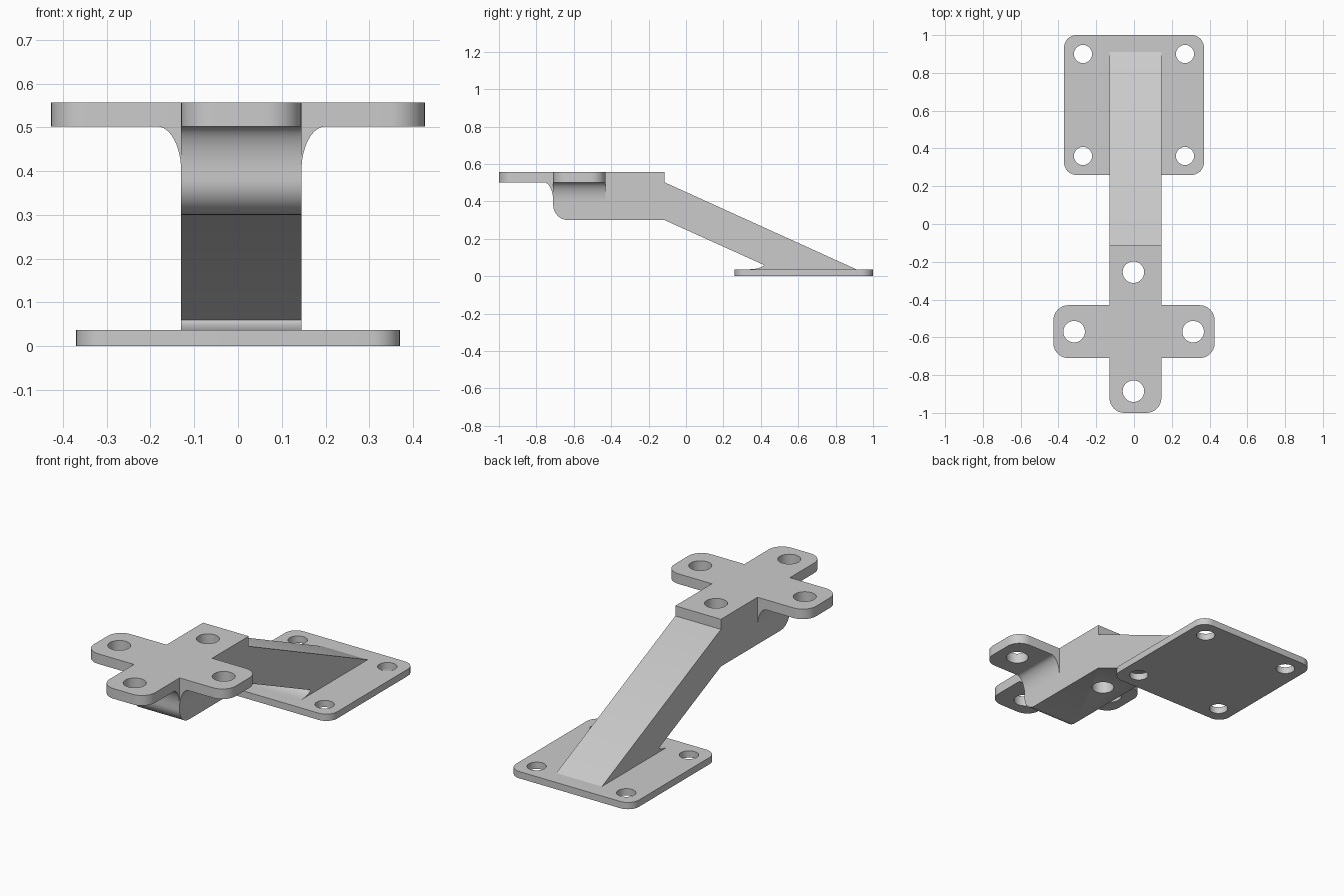
import bpy
import bmesh
from math import cos, sin, pi, radians
from mathutils import Matrix, Vector

if "Cube" in bpy.data.objects:
    bpy.data.objects.remove(bpy.data.objects["Cube"])

metal = bpy.data.materials.new("grey metal")
metal.use_nodes = True
metal.diffuse_color = (0.6, 0.6, 0.6, 1)
metal.node_tree.nodes["Principled BSDF"].inputs["Base Color"].default_value = (0.6, 0.6, 0.6, 1)


def add_object(name, bm):
    bmesh.ops.recalc_face_normals(bm, faces=bm.faces[:])
    mesh = bpy.data.meshes.new(name)
    bm.to_mesh(mesh)
    bm.free()
    mesh.materials.append(metal)
    obj = bpy.data.objects.new(name, mesh)
    bpy.context.collection.objects.link(obj)
    return obj


def prism(name, outline, to_3d, low, high, radius=0, is_round=None):
    """Extrude an outline from low to high, rounding the chosen corners."""
    bm = bmesh.new()
    face = bm.faces.new([bm.verts.new(to_3d(a, b, low)) for a, b in outline])
    shift = Vector(to_3d(0, 0, high - low))
    new = bmesh.ops.extrude_face_region(bm, geom=[face], use_keep_orig=True)["geom"]
    bmesh.ops.translate(bm, vec=shift, verts=[v for v in new if isinstance(v, bmesh.types.BMVert)])
    if radius:
        edges = [e for e in bm.edges
                 if abs(e.verts[0].co.z - e.verts[1].co.z) > 0.01 and is_round(e.verts[0].co)]
        bmesh.ops.bevel(bm, geom=edges, offset=radius, segments=10, profile=0.5, affect='EDGES')
    return add_object(name, bm)


def arc(cu, cv, ru, rv, start, end, steps=12):
    angles = [radians(start + (end - start) * i / steps) for i in range(steps + 1)]
    return [(cu + ru * cos(t), cv + rv * sin(t)) for t in angles]


def drill(parts, centres, radius, low, high):
    """Cut round vertical holes through the parts."""
    bm = bmesh.new()
    for x, y in centres:
        bmesh.ops.create_cone(bm, cap_ends=True, segments=40, radius1=radius, radius2=radius,
                              depth=high - low, matrix=Matrix.Translation((x, y, (low + high) / 2)))
    cutter = add_object("hole_cutter", bm)
    cutter.hide_render = True
    for part in parts:
        mod = part.modifiers.new("holes", 'BOOLEAN')
        mod.operation = 'DIFFERENCE'
        mod.solver = 'EXACT'
        mod.object = cutter
        bpy.context.view_layer.objects.active = part
        bpy.ops.object.modifier_apply(modifier=mod.name)
    bpy.data.objects.remove(cutter)


def flat(a, b, h):
    return (a, b, h)


def along_x(a, b, h):
    return (h, a, b)


def along_y(a, b, h):
    return (a, h, b)


LEFT, RIGHT = 0.145, -0.13          # sides of the beam
FRONT, BACK = -0.71, -0.43          # edges of the side lugs
WING, TIP, REAR = 0.427, -1.0, -0.115
UNDER, TOP, FOOT = 0.502, 0.557, 0.037

# Base plate
base_plate = prism("base_plate", [(-0.37, 0.26), (0.37, 0.26), (0.37, 1), (-0.37, 1)],
                   flat, 0, FOOT, 0.065, lambda co: True)
drill([base_plate], [(x, y) for x in (-0.27, 0.27) for y in (0.36, 0.90)], 0.048, -0.1, 0.1)

# Cross-shaped mounting plate, rounded on its three free ends
cross = [(RIGHT, TIP), (LEFT, TIP), (LEFT, FRONT), (WING, FRONT), (WING, BACK), (LEFT, BACK),
         (LEFT, REAR), (RIGHT, REAR), (RIGHT, BACK), (-WING, BACK), (-WING, FRONT), (RIGHT, FRONT)]
mount_plate = prism("mount_plate", cross, flat, UNDER, TOP, 0.08,
                    lambda co: abs(co.x) > 0.4 or co.y < -0.9)

# Block and sloping beam, one side profile
profile = [(REAR, UNDER), (0.91, FOOT)]
profile += arc(0.34, 0.067, 0.08, 0.03, -90, -15, 8)
profile += [(0.41, 0.063), (REAR, 0.30)]
profile += arc(-0.63, 0.38, 0.08, 0.08, 270, 180)
profile += arc(-0.76, 0.40, 0.05, UNDER - 0.40, 0, 90)
beam = prism("sloping_beam", profile, along_x, RIGHT, LEFT)

drill([mount_plate, beam],
      [(-0.003, -0.255), (-0.003, -0.885), (-0.317, -0.57), (0.313, -0.57)], 0.057, 0.2, 0.7)

# Curved webs under the side lugs
parts = [base_plate, mount_plate, beam]
for name, side, way in (("left_web", LEFT, 1), ("right_web", RIGHT, -1)):
    curve = arc(side + way * 0.055, 0.40, -way * 0.055, UNDER - 0.40, 0, 90)
    parts.append(prism(name, curve + [(side, UNDER)], along_y, FRONT, BACK))

# Smooth the round surfaces, keep the edges crisp
bpy.ops.object.select_all(action='DESELECT')
for part in parts:
    part.select_set(True)
bpy.context.view_layer.objects.active = beam
bpy.ops.object.shade_smooth_by_angle(angle=radians(30))
